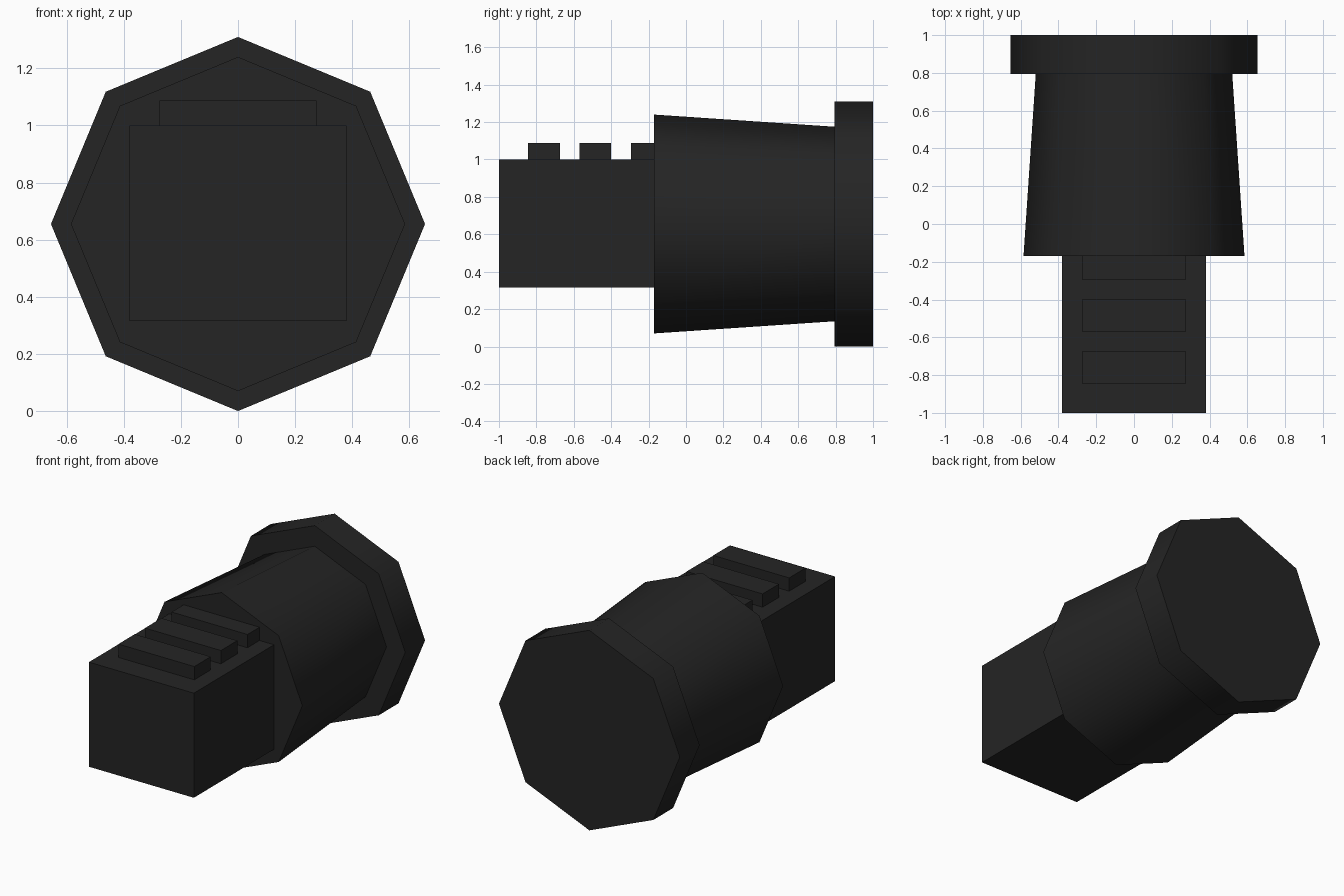
import bpy, math
from mathutils import Matrix

if "Cube" in bpy.data.objects:
    bpy.data.objects.remove(bpy.data.objects["Cube"])

AXIS_Z = 0.655  # height of the barrel axis

black = bpy.data.materials.new("matte_black")
black.diffuse_color = (0.018, 0.018, 0.018, 1)
black.use_nodes = True
black.node_tree.nodes["Principled BSDF"].inputs["Base Color"].default_value = black.diffuse_color


def octagon(name, y0, y1, r0, r1):
    """Eight-sided frustum along y, radius r0 at y0 and r1 at y1."""
    bpy.ops.mesh.primitive_cone_add(vertices=8, radius1=r1, radius2=r0, depth=y1 - y0)
    ob = bpy.context.object
    ob.name = name
    # Local +z turns to -y, so radius2 faces the front
    ob.data.transform(Matrix.Rotation(math.pi / 2, 4, 'X'))
    ob.location = (0, (y0 + y1) / 2, AXIS_Z)
    ob.data.materials.append(black)
    bpy.ops.object.shade_smooth_by_angle(angle=math.radians(55))
    return ob


def box(name, half_x, y0, y1, z0, z1):
    bpy.ops.mesh.primitive_cube_add(size=1, location=(0, (y0 + y1) / 2, (z0 + z1) / 2))
    ob = bpy.context.object
    ob.name = name
    ob.data.transform(Matrix.Diagonal((2 * half_x, y1 - y0, z1 - z0, 1)))
    ob.data.materials.append(black)
    return ob


# Rear flange and tapered barrel
octagon("rear_flange", 0.795, 1.0, 0.655, 0.655)
octagon("tapered_barrel", -0.17, 0.795, 0.585, 0.52)

# Square front block with raised ribs; the last rib runs into the barrel
box("front_block", 0.38, -1.0, -0.16, 0.315, 1.0)
for i in range(3):
    y = -0.845 + 0.275 * i
    box(f"top_rib_{i + 1}", 0.275, y, y + 0.17, 0.99, 1.087)
